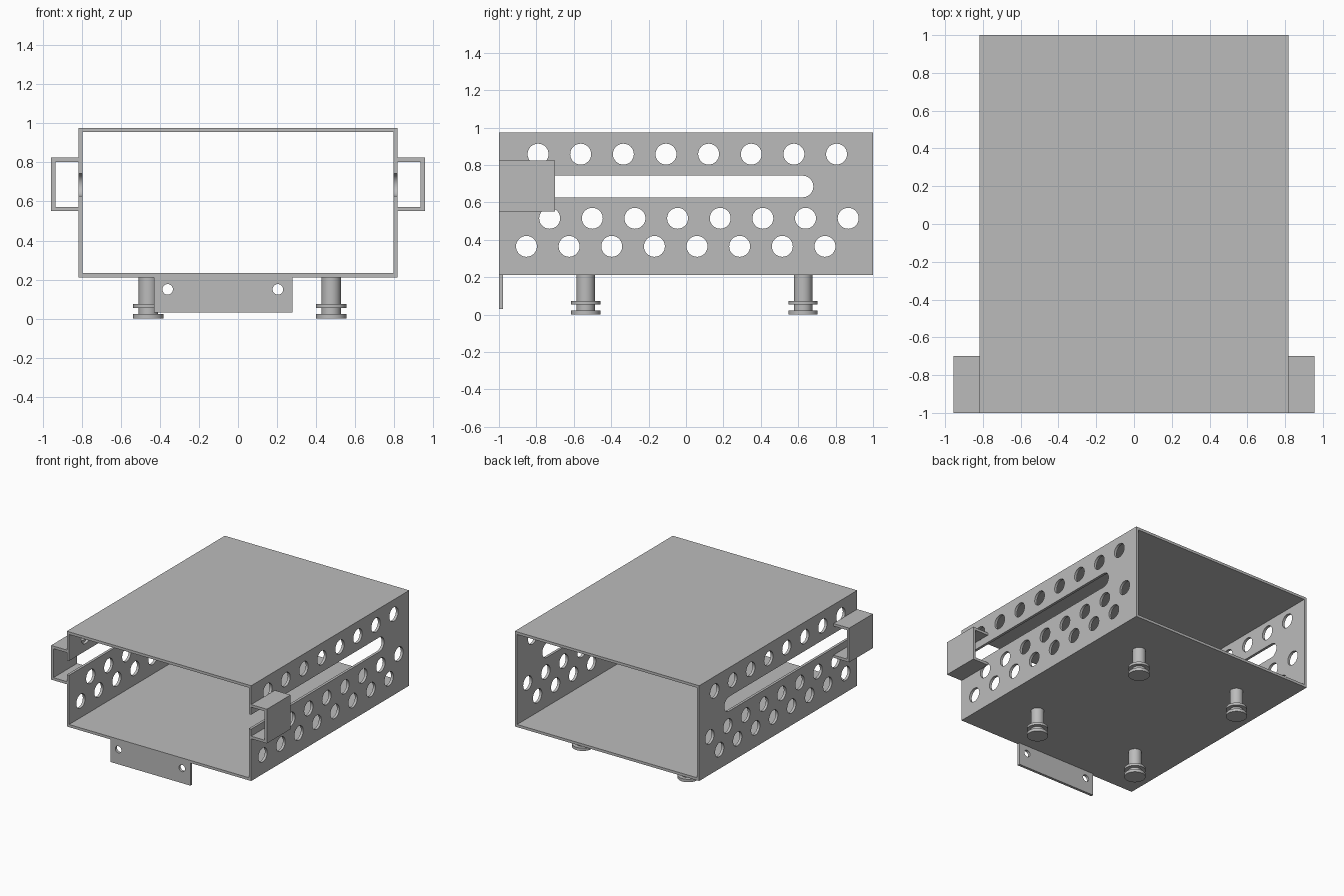
import bpy
import bmesh
from math import pi, cos, sin, radians
from mathutils import Matrix, Vector

if "Cube" in bpy.data.objects:
    bpy.data.objects.remove(bpy.data.objects["Cube"], do_unlink=True)

# Main dimensions
WALL = 0.021
HALF_W = 0.817
BOTTOM, TOP = 0.212, 0.975
HANDLE_X = 0.956

grey = bpy.data.materials.new("plain grey metal")
grey.use_nodes = True
colour = (0.5, 0.5, 0.5, 1)
grey.diffuse_color = colour
grey.node_tree.nodes["Principled BSDF"].inputs["Base Color"].default_value = colour

# Axis frames: profile plane (a, b) and extrusion direction c
ALONG_X = Matrix(((0, 0, 1), (1, 0, 0), (0, 1, 0)))
ALONG_Y = Matrix(((1, 0, 0), (0, 0, 1), (0, 1, 0)))


def make_object(name, bm):
    bmesh.ops.recalc_face_normals(bm, faces=bm.faces)
    mesh = bpy.data.meshes.new(name)
    bm.to_mesh(mesh)
    bm.free()
    mesh.materials.append(grey)
    obj = bpy.data.objects.new(name, mesh)
    bpy.context.collection.objects.link(obj)
    return obj


def prism(bm, points, start, end, frame):
    """Extrude a closed profile from start to end."""
    face = bm.faces.new([bm.verts.new(frame @ Vector((a, b, start))) for a, b in points])
    grown = bmesh.ops.extrude_face_region(bm, geom=[face], use_keep_orig=True)["geom"]
    bmesh.ops.translate(bm, verts=[v for v in grown if isinstance(v, bmesh.types.BMVert)],
                        vec=frame @ Vector((0, 0, end - start)))


def rect(a0, a1, b0, b1):
    return [(a0, b0), (a1, b0), (a1, b1), (a0, b1)]


def arc(a, b, r, start=0, sweep=2 * pi, steps=32, closed=True):
    count = steps if closed else steps + 1
    return [(a + r * cos(start + sweep * i / steps), b + r * sin(start + sweep * i / steps))
            for i in range(count)]


def cut(obj, cutter):
    """Subtract the cutter, bake the result and drop the cutter."""
    cutter.hide_render = True
    mod = obj.modifiers.new("cut", 'BOOLEAN')
    mod.operation = 'DIFFERENCE'
    mod.solver = 'EXACT'
    mod.object = cutter
    graph = bpy.context.evaluated_depsgraph_get()
    mesh = bpy.data.meshes.new_from_object(obj.evaluated_get(graph))
    obj.modifiers.clear()
    obj.data = mesh
    bpy.data.objects.remove(cutter, do_unlink=True)


def smooth(obj):
    bpy.ops.object.select_all(action='DESELECT')
    obj.select_set(True)
    bpy.context.view_layer.objects.active = obj
    bpy.ops.object.shade_smooth_by_angle(angle=radians(30))


# Open-ended sleeve
bm = bmesh.new()
prism(bm, rect(-HALF_W, HALF_W, BOTTOM, TOP), -1, 1, ALONG_Y)
sleeve = make_object("sleeve", bm)
bm = bmesh.new()
prism(bm, rect(WALL - HALF_W, HALF_W - WALL, BOTTOM + WALL, TOP - WALL), -1.2, 1.2, ALONG_Y)
cut(sleeve, make_object("inside_cutter", bm))

# Side perforations: three rows of holes and a slot open at the front
bm = bmesh.new()
for first_y, z in ((-0.791, 0.858), (-0.729, 0.515), (-0.853, 0.365)):
    for i in range(8):
        prism(bm, arc(first_y + i * 0.228, z, 0.056), -1.2, 1.2, ALONG_X)
slot_z, slot_r = 0.685, 0.058
slot = [(-1.2, slot_z - slot_r)]
slot += arc(0.623, slot_z, slot_r, -pi / 2, pi, 16, closed=False)
slot += [(-1.2, slot_z + slot_r)]
prism(bm, slot, -1.2, 1.2, ALONG_X)
cut(sleeve, make_object("side_cutter", bm))
smooth(sleeve)

# Channel-shaped side handles
low, high = 0.55, 0.824
channel = [(HALF_W, low), (HANDLE_X, low), (HANDLE_X, high), (HALF_W, high),
           (HALF_W, high - WALL), (HANDLE_X - WALL, high - WALL),
           (HANDLE_X - WALL, low + WALL), (HALF_W, low + WALL)]
for name, side in (("left_handle", 1), ("right_handle", -1)):
    bm = bmesh.new()
    prism(bm, [(side * x, z) for x, z in channel], -1, -0.7, ALONG_Y)
    make_object(name, bm)

# Front mounting tab with two screw holes
bm = bmesh.new()
prism(bm, rect(-0.43, 0.279, 0.031, BOTTOM), -1, WALL - 1, ALONG_Y)
tab = make_object("mounting_tab", bm)
bm = bmesh.new()
for x in (-0.36, 0.204):
    prism(bm, arc(x, 0.15, 0.027, steps=24), -1.1, -0.9, ALONG_Y)
cut(tab, make_object("tab_cutter", bm))
smooth(tab)

# Turned feet with a double flange
POST, FLANGE = 0.049, 0.078
foot_profile = [(0, 0), (FLANGE, 0), (FLANGE, 0.023), (POST, 0.023), (POST, 0.054),
                (FLANGE, 0.054), (FLANGE, 0.074), (POST, 0.074), (POST, BOTTOM), (0, BOTTOM)]
for row, y in (("front", -0.536), ("back", 0.626)):
    for side, x in (("right", -0.459), ("left", 0.477)):
        bm = bmesh.new()
        verts = [bm.verts.new((x + r, y, z)) for r, z in foot_profile]
        edges = [bm.edges.new(pair) for pair in zip(verts, verts[1:])]
        bmesh.ops.spin(bm, geom=verts + edges, cent=(x, y, 0), axis=(0, 0, 1),
                       angle=2 * pi, steps=32, use_merge=False)
        bmesh.ops.remove_doubles(bm, verts=bm.verts, dist=0.0005)
        smooth(make_object(f"{row}_{side}_foot", bm))
